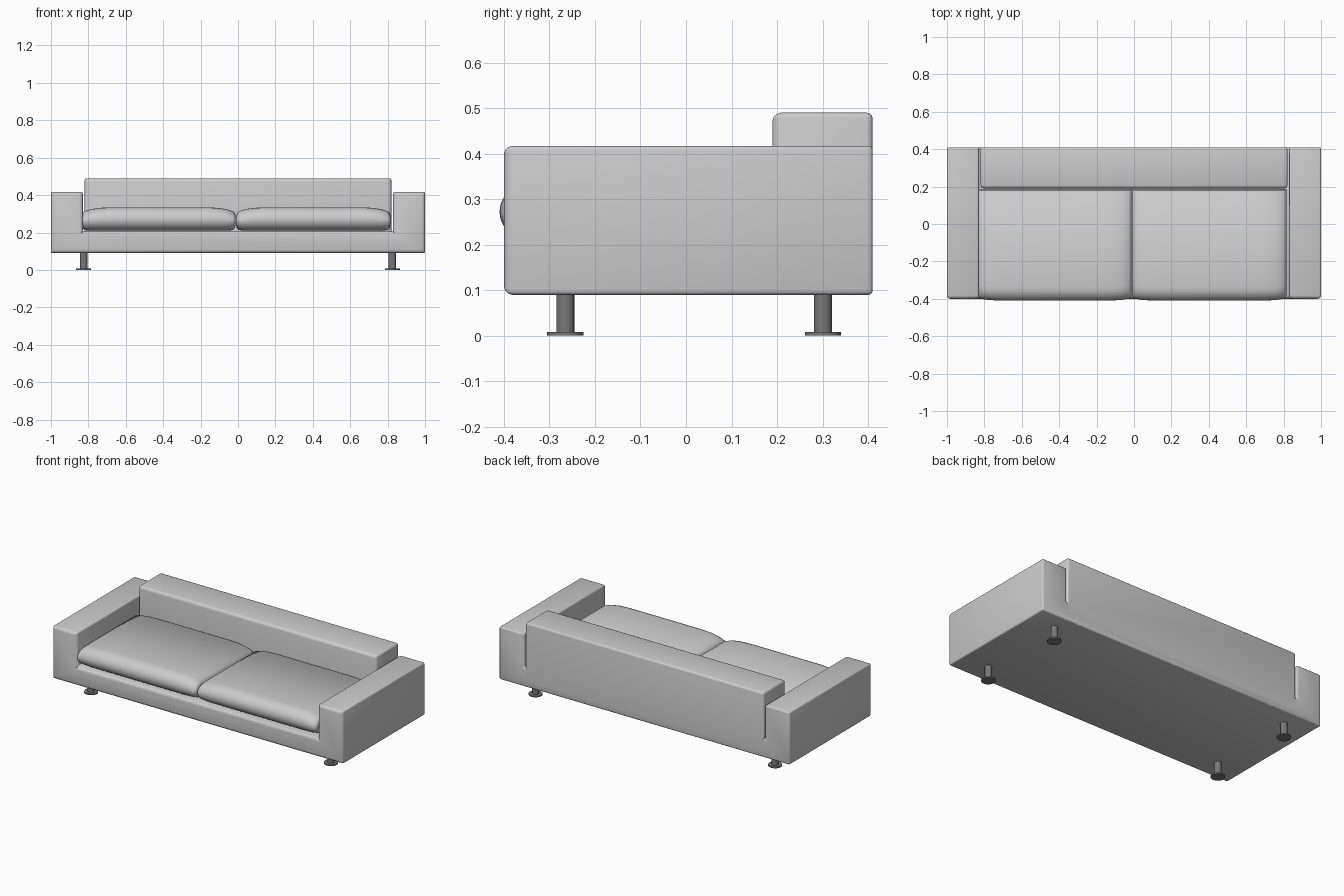
import bpy, bmesh, math

if "Cube" in bpy.data.objects:
    bpy.data.objects.remove(bpy.data.objects["Cube"])


def material(name, v):
    m = bpy.data.materials.new(name)
    m.diffuse_color = (v, v, v, 1)
    m.use_nodes = True
    m.node_tree.nodes["Principled BSDF"].inputs["Base Color"].default_value = m.diffuse_color
    return m


fabric = material("grey fabric", 0.60)
metal = material("dark metal", 0.19)


def add_object(name, bm, mat):
    bmesh.ops.recalc_face_normals(bm, faces=bm.faces[:])
    me = bpy.data.meshes.new(name)
    bm.to_mesh(me)
    bm.free()
    me.materials.append(mat)
    ob = bpy.data.objects.new(name, me)
    bpy.context.collection.objects.link(ob)
    return ob


def smooth(ob, angle):
    bpy.ops.object.select_all(action='DESELECT')
    bpy.context.view_layer.objects.active = ob
    ob.select_set(True)
    bpy.ops.object.shade_smooth_by_angle(angle=math.radians(angle))


def prism(profile, y0, y1, front_bevel, bevel):
    """Extrude an x-z outline along y; soften front edges more than the rest."""
    bm = bmesh.new()
    face = bm.faces.new([bm.verts.new((x, y0, z)) for x, z in profile])
    ext = bmesh.ops.extrude_face_region(bm, geom=[face], use_keep_orig=True)
    for v in ext["geom"]:
        if isinstance(v, bmesh.types.BMVert):
            v.co.y = y1
    lay = bm.edges.layers.float.new("bevel_weight_edge")
    for e in bm.edges:
        front = all(abs(v.co.y - y0) < 1e-5 for v in e.verts)
        e[lay] = 1.0 if front else bevel / front_bevel
    return bm


def add_bevel(ob, width):
    b = ob.modifiers.new("soft edges", 'BEVEL')
    b.limit_method = 'WEIGHT'
    b.width = width
    b.segments = 3


# Frame: base and both arms as one U-shaped block
half = [(0.83, 0.205), (0.83, 0.417), (1.0, 0.417), (1.0, 0.09)]
frame = add_object("frame", prism(half + [(-x, z) for x, z in half[::-1]],
                                  -0.40, 0.41, 0.018, 0.009), fabric)
add_bevel(frame, 0.018)

# Backrest, merged flush into the rear of the base
rest = [(-0.82, 0.12), (0.82, 0.12), (0.82, 0.49), (-0.82, 0.49)]
back = add_object("backrest_helper", prism(rest, 0.19, 0.41, 0.018, 0.012), fabric)
add_bevel(back, 0.018)
union = frame.modifiers.new("join backrest", 'BOOLEAN')
union.operation = 'UNION'
union.solver = 'EXACT'
union.object = back
bpy.context.view_layer.objects.active = frame
for mod in [m.name for m in frame.modifiers]:
    bpy.ops.object.modifier_apply(modifier=mod)
bpy.data.objects.remove(back)
smooth(frame, 40)

# Seat cushions: side rings (distance from side, front y, bottom z, top z)
RINGS = [(0.0, -0.385, 0.240, 0.290), (0.005, -0.394, 0.222, 0.305),
         (0.015, -0.400, 0.213, 0.314), (0.05, -0.405, 0.210, 0.325),
         (0.10, -0.409, 0.210, 0.332), (0.17, -0.410, 0.210, 0.335)]


def cushion(name, x0, x1):
    bm = bmesh.new()
    sections = [(x0 + r[0], r) for r in RINGS] + [(x1 - r[0], r) for r in RINGS[::-1]]
    loops = []
    for x, (_, yf, zb, zt) in sections:
        h, c = (zt - zb) / 2, (zt + zb) / 2
        pts = []
        for i in range(13):          # rounded front roll
            a = math.pi * (0.5 + i / 12)
            pts.append((yf + 0.07 + 0.07 * math.cos(a), c + h * math.sin(a)))
        for i in range(5):           # tighter rounding at the rear
            a = math.pi * (-0.5 + i / 4)
            pts.append((0.165 + 0.022 * math.cos(a), c + h * math.sin(a)))
        loops.append([bm.verts.new((x, y, z)) for y, z in pts])
    n = len(loops[0])
    for a, b in zip(loops, loops[1:]):
        for i in range(n):
            j = (i + 1) % n
            bm.faces.new((a[i], a[j], b[j], b[i]))
    bm.faces.new(loops[0])
    bm.faces.new(loops[-1])
    smooth(add_object(name, bm, fabric), 60)


cushion("left_seat_cushion", -0.835, -0.013)
cushion("right_seat_cushion", -0.010, 0.815)


# Legs: round post on a flat foot disc
def cylinder(bm, x, y, r, z0, z1):
    res = bmesh.ops.create_cone(bm, cap_ends=True, segments=16, radius1=r,
                                radius2=r, depth=z1 - z0)
    bmesh.ops.translate(bm, verts=res["verts"], vec=(x, y, (z0 + z1) / 2))


for sx, side in ((-1, "left"), (1, "right")):
    for y, end in ((-0.265, "front"), (0.301, "back")):
        bm = bmesh.new()
        cylinder(bm, sx * 0.825, y, 0.02, 0.004, 0.10)
        cylinder(bm, sx * 0.825, y, 0.04, 0.0, 0.008)
        smooth(add_object(f"{end}_{side}_leg", bm, metal), 40)
